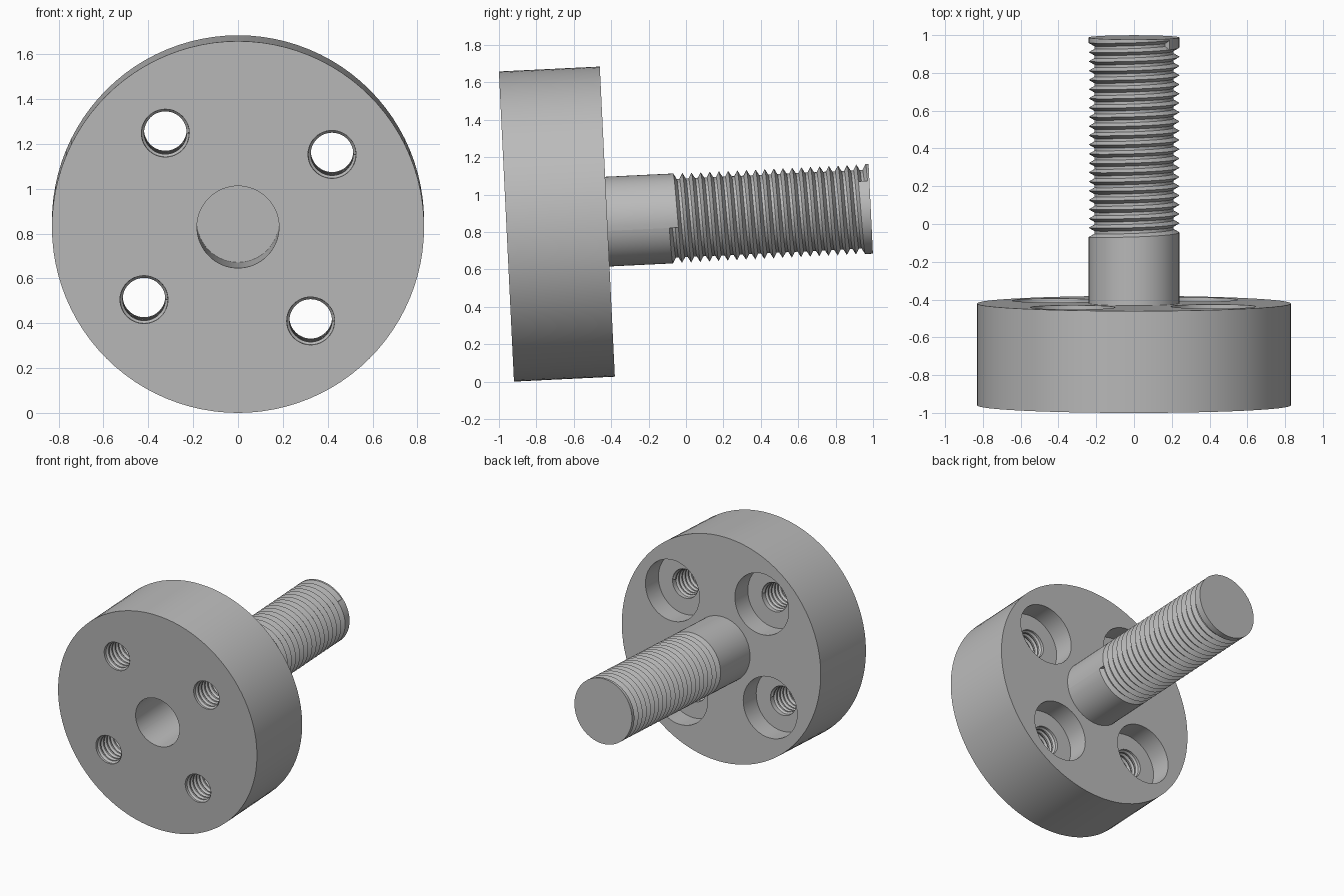
import bpy, bmesh, math
from mathutils import Matrix

cube = bpy.data.objects.get("Cube")
if cube:
    bpy.data.objects.remove(cube)

TILT = math.radians(2.78)
# Local z runs along the shaft, from the front face of the flange to the rear
FRAME = Matrix.Translation((0, -0.96, 0.829)) @ Matrix.Rotation(TILT - math.pi / 2, 4, 'X')

FLANGE_R, FLANGE_T = 0.83, 0.54
SHAFT_R, SHAFT_END = 0.24, 1.95
HOLE_R, FLOOR = 0.107, 0.385
HOLE_CIRCLE, HOLE_ANGLE = 0.53, math.radians(-37.7)

steel = bpy.data.materials.new("grey steel")
steel.use_nodes = True
COLOUR = (0.5, 0.5, 0.5, 1)
steel.diffuse_color = COLOUR
steel.node_tree.nodes["Principled BSDF"].inputs["Base Color"].default_value = COLOUR


def make_object(name, bm, matrix):
    mesh = bpy.data.meshes.new(name)
    bm.to_mesh(mesh)
    bm.free()
    mesh.materials.append(steel)
    obj = bpy.data.objects.new(name, mesh)
    obj.matrix_world = matrix
    bpy.context.collection.objects.link(obj)
    return obj


def smooth(obj):
    bpy.ops.object.select_all(action='DESELECT')
    obj.select_set(True)
    bpy.context.view_layer.objects.active = obj
    bpy.ops.object.shade_smooth_by_angle(angle=math.radians(30))


def add_turned(bm, profile, sides, x=0, y=0):
    """Closed solid turned from (radius, z) pairs, with flat ends."""
    rings = [[bm.verts.new((x + r * math.cos(math.tau * i / sides),
                            y + r * math.sin(math.tau * i / sides), z))
              for i in range(sides)] for r, z in profile]
    for a, b in zip(rings, rings[1:]):
        for i in range(sides):
            j = (i + 1) % sides
            bm.faces.new((a[i], a[j], b[j], b[i]))
    bm.faces.new(rings[0][::-1])
    bm.faces.new(rings[-1])


def threaded(r_out, r_in, z0, z1, start, pitch, turns, phase, n, inside=False):
    """Cylinder wall with one helical groove; turned inside out for a tapped hole."""
    bm = bmesh.new()
    m = round(turns * n)

    def point(r, i, z):
        a = phase + math.tau * i / n
        return bm.verts.new((r * math.cos(a), r * math.sin(a), z))

    def helix(r, offset, count):
        return [point(r, i, start + pitch * (i / n + offset)) for i in range(count + 1)]

    crest = helix(r_out, 0, m + n)
    low, high = helix(r_in, 0.35, m), helix(r_in, 0.65, m)
    bottom = [point(r_out, i, z0) for i in range(n)]
    top = [point(r_out, i, z1) for i in range(n)]

    # Groove flanks and root
    for a, b in ((crest, low), (low, high), (high, crest[n:])):
        for i in range(m):
            bm.faces.new((a[i], a[i + 1], b[i + 1], b[i]))
    # Walls at both ends of the groove
    bm.faces.new((crest[0], low[0], high[0], crest[n]))
    bm.faces.new((crest[m + n], high[m], low[m], crest[m]))
    # Plain walls before and after the groove
    for i in range(n):
        j, k = (i + 1) % n, m + i
        bm.faces.new((bottom[i], bottom[j], crest[i + 1], crest[i]))
        bm.faces.new((crest[k], crest[k + 1], top[(k + 1) % n], top[k % n]))
    if inside:
        bmesh.ops.reverse_faces(bm, faces=bm.faces[:])
    else:
        bm.faces.new(bottom[::-1])
        bm.faces.new(top)
    return bm


hole_centres = [(HOLE_CIRCLE * math.cos(HOLE_ANGLE + k * math.pi / 2),
                 HOLE_CIRCLE * math.sin(HOLE_ANGLE + k * math.pi / 2)) for k in range(4)]

# Flange disc
bm = bmesh.new()
add_turned(bm, [(FLANGE_R, 0), (FLANGE_R, FLANGE_T)], 96)
flange = make_object("flange", bm, FRAME)

# Cutter: blind centre bore and four counterbored holes
bm = bmesh.new()
add_turned(bm, [(0.183, -0.1), (0.183, 0.52)], 64)
for x, y in hole_centres:
    add_turned(bm, [(HOLE_R, -0.1), (HOLE_R, FLOOR), (0.225, FLOOR), (0.225, 0.7)], 48, x, y)
cutter = make_object("bore_cutter", bm, FRAME)
cutter.hide_render = True

bpy.context.view_layer.update()
cut = flange.modifiers.new("bores", 'BOOLEAN')
cut.operation, cut.solver, cut.object = 'DIFFERENCE', 'EXACT', cutter
bpy.context.view_layer.objects.active = flange
bpy.ops.object.modifier_apply(modifier=cut.name)
bpy.data.objects.remove(cutter)
smooth(flange)

# Shaft with plain shank and outside thread
bm = threaded(SHAFT_R, 0.21, 0.53, SHAFT_END, 0.869, 0.049, 20.858, math.radians(12), 64)
smooth(make_object("threaded_shaft", bm, FRAME))

# Inside threads of the four holes
for k, (x, y) in enumerate(hole_centres):
    bm = threaded(HOLE_R - 0.0005, 0.095, 0, FLOOR, 0.002, 0.038, 9, 0, 48, inside=True)
    smooth(make_object(f"hole_thread_{k + 1}", bm, FRAME @ Matrix.Translation((x, y, 0))))
